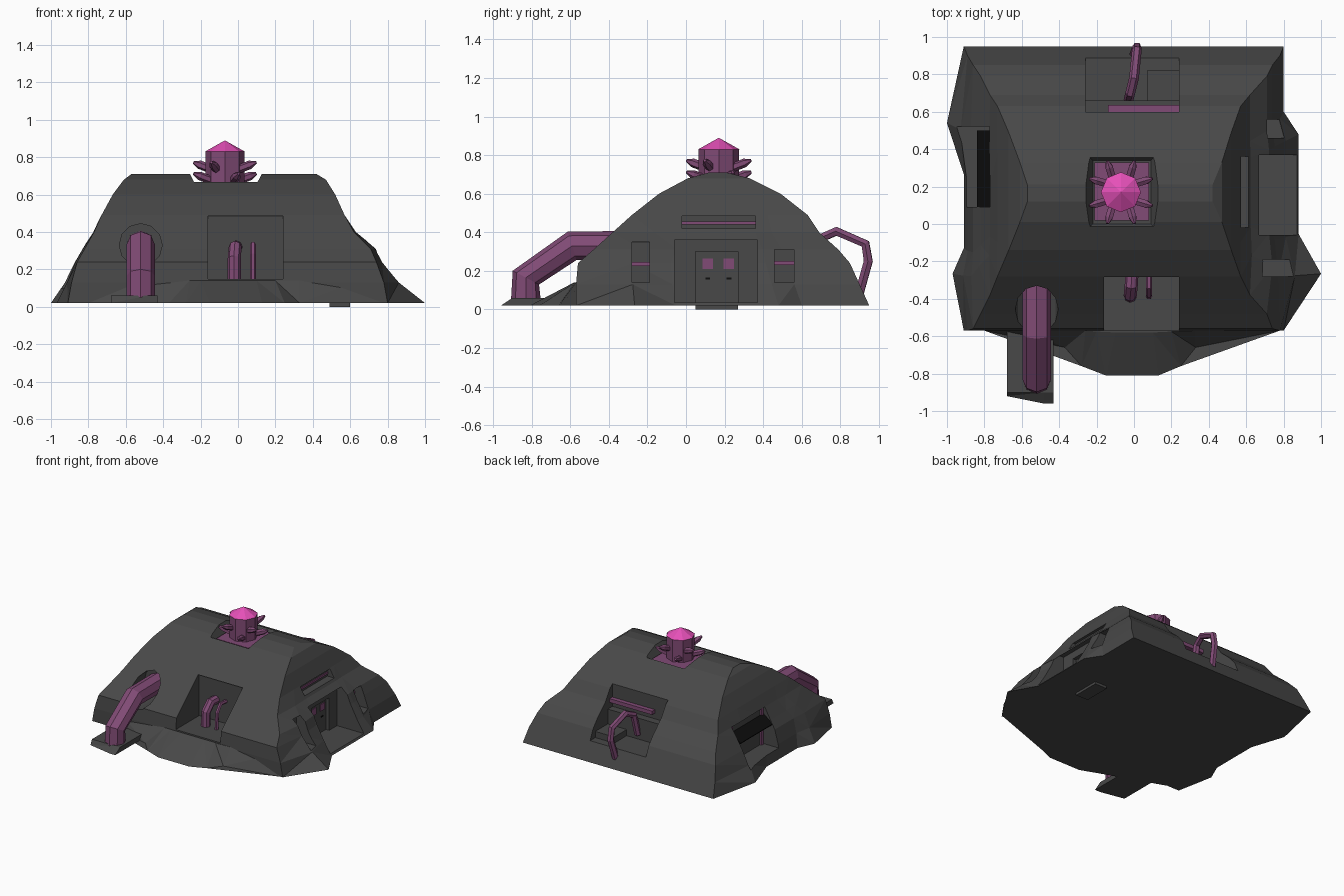
import bpy, bmesh, math
from mathutils import Vector, Matrix

if "Cube" in bpy.data.objects:
    bpy.data.objects.remove(bpy.data.objects["Cube"])


def material(name, rgb):
    m = bpy.data.materials.new(name)
    m.diffuse_color = (*rgb, 1)
    m.use_nodes = True
    m.node_tree.nodes["Principled BSDF"].inputs["Base Color"].default_value = m.diffuse_color
    return m


ROCK = material("dark grey", (0.065, 0.065, 0.065))
PURPLE = material("dull purple", (0.22, 0.07, 0.18))
PINK = material("bright pink", (0.78, 0.08, 0.48))
BLACK = material("black", (0.004, 0.004, 0.004))


def finish(name, bm, mat):
    bmesh.ops.recalc_face_normals(bm, faces=bm.faces)
    me = bpy.data.meshes.new(name)
    bm.to_mesh(me)
    bm.free()
    ob = bpy.data.objects.new(name, me)
    bpy.context.collection.objects.link(ob)
    if mat:
        me.materials.append(mat)
    return ob


def loft(name, rings, mat):
    bm = bmesh.new()
    rows = [[bm.verts.new(p) for p in r] for r in rings]
    n = len(rows[0])
    for a, b in zip(rows, rows[1:]):
        for i in range(n):
            j = (i + 1) % n
            bm.faces.new((a[i], a[j], b[j], b[i]))
    bm.faces.new(rows[0][::-1])
    bm.faces.new(rows[-1])
    bmesh.ops.triangulate(bm, faces=bm.faces)
    return finish(name, bm, mat)


def box(name, x, y, z, mat=None, tilt=0):
    bm = bmesh.new()
    size = Vector((x[1] - x[0], y[1] - y[0], z[1] - z[0]))
    mid = Vector((sum(x) / 2, sum(y) / 2, sum(z) / 2))
    bmesh.ops.create_cube(bm, size=1, matrix=Matrix.Translation(mid)
                          @ Matrix.Rotation(tilt, 4, 'Y') @ Matrix.Diagonal((*size, 1)))
    return finish(name, bm, mat)


def cone(name, start, end, r1, r2, sides, mat=None):
    bm = bmesh.new()
    a, b = Vector(start), Vector(end)
    d = b - a
    rot = d.to_track_quat('Z', 'Y').to_matrix().to_4x4()
    bmesh.ops.create_cone(bm, cap_ends=True, segments=sides, radius1=r1, radius2=r2,
                          depth=d.length, matrix=Matrix.Translation((a + b) / 2) @ rot)
    return finish(name, bm, mat)


def tube(name, points, r, mat, res=2):
    cu = bpy.data.curves.new(name, 'CURVE')
    cu.dimensions = '3D'
    cu.bevel_depth, cu.bevel_resolution, cu.use_fill_caps = r, res, True
    sp = cu.splines.new('POLY')
    sp.points.add(len(points) - 1)
    for p, co in zip(sp.points, points):
        p.co = (*co, 1)
    sp.use_smooth = False
    ob = bpy.data.objects.new(name, cu)
    bpy.context.collection.objects.link(ob)
    cu.materials.append(mat)
    return ob


def cut(target, cutter):
    m = target.modifiers.new("cut", 'BOOLEAN')
    m.operation, m.solver, m.object = 'DIFFERENCE', 'EXACT', cutter
    bpy.context.view_layer.objects.active = target
    bpy.ops.object.modifier_apply(modifier=m.name)
    bpy.data.objects.remove(cutter)


# Rocky mound: z, front y, back y, left x, right x, foot flare
levels = [(.02, -.57, .95, -.91, .80, 1), (.13, -.57, .90, -.89, .78, .4),
          (.24, -.56, .85, -.86, .74, .15), (.31, -.48, .79, -.82, .71, .15),
          (.40, -.38, .69, -.77, .62, .05), (.49, -.28, .63, -.73, .57, 0),
          (.60, -.14, .49, -.67, .52, 0), (.68, .01, .33, -.61, .47, 0),
          (.71, .12, .21, -.57, .42, 0)]
right_side = [(0, 0), (.2, .2), (.34, .08), (.69, .08), (.77, 0), (1, 0)]
left_side = [(1, 0), (.73, -.09), (.55, 0), (.29, 0), (.2, -.06), (0, 0)]
rings = []
for z, yf, yb, xl, xr, flare in levels:
    ring = [(xr + d * flare, yf + (yb - yf) * t, z) for t, d in right_side]
    ring += [(xr + (xl - xr) * k, yb, z) for k in (.33, .67)]
    ring += [(xl + d * flare, yf + (yb - yf) * t, z) for t, d in left_side]
    ring += [(xl + (xr - xl) * k, yf, z) for k in (.33, .67)]
    rings.append(ring)
mound = loft("mound", rings, ROCK)

# Recesses: front bay, pipe hole, top pit, back bay, right niches, left bay
pit = loft("pit", [[(x, y, z) for x, y in ((-.22 - e, .0 - e), (.09 + e, .0 - e),
                                           (.09 + e, .34 + e), (-.22 - e, .34 + e))]
                   for z, e in ((.64, 0), (.80, .085))], None)
for c in (box("c", (-.16, .24), (-1.2, -.27), (.15, .487)),
          cone("c", (-.52, -.29, .33), (-.52, -1, .33), .115, .115, 12),
          pit,
          box("c", (-.26, .24), (.60, 1.2), (.16, .9)),
          box("c", (.63, 1.3), (-.06, .37), (.035, .36)),
          box("c", (.57, 1.2), (.05, .27), (.035, .30)),
          box("c", (.66, 1.3), (-.28, -.19), (.14, .35)),
          box("c", (.65, 1.3), (.46, .56), (.14, .31)),
          box("c", (.55, 1.3), (-.02, .36), (.42, .485)),
          box("c", (-1.4, -.75), (.09, .52), (.10, .40))):
    cut(mound, c)

# Front apron and pipe footing
base = [(.8, -.5), (.78, -.57), (.33, -.66), (.25, -.76), (.13, -.81), (-.15, -.81),
        (-.28, -.76), (-.37, -.66), (-.8, -.57), (-.8, -.5)]
top = [(.7, -.45), (.65, -.53), (.33, -.57), (.2, -.575), (.1, -.58), (-.1, -.58),
       (-.2, -.575), (-.26, -.57), (-.7, -.53), (-.7, -.45)]
loft("front_apron", [[(x, y, .02) for x, y in base], [(x, y, .14) for x, y in top]], ROCK)
foot = [(-.68, -.92), (-.48, -.96), (-.43, -.96), (-.43, -.55), (-.68, -.55)]
loft("pipe_footing", [[(x, y, .02) for x, y in foot],
                      [(x, max(y, -.90), .06) for x, y in foot]], ROCK)

# Pipes
tube("big_front_pipe", [(-.52, -.28, .33), (-.52, -.59, .33), (-.52, -.83, .165),
                        (-.52, -.83, .05)], .077, PURPLE)
tube("bay_pipe", [(-.01, -.25, .32), (-.015, -.33, .32), (-.02, -.38, .26),
                  (-.02, -.385, .14)], .035, PURPLE)
tube("thin_bay_pipe", [(.08, -.25, .33), (.08, -.34, .335), (.08, -.38, .28),
                       (.08, -.39, .14)], .015, PURPLE, 1)
tube("back_pipe", [(-.03, .66, .2), (-.02, .70, .37), (0, .78, .405), (.015, .93, .34),
                   (.015, .945, .25), (0, .90, .09)], .026, PURPLE, 1)

# Back bay fittings
box("back_bar", (-.14, .24), (.60, .635), (.375, .405), PURPLE)
box("back_ledge", (-.26, .24), (.59, .66), (.15, .33), ROCK)
box("back_step", (.07, .24), (.66, .82), (.15, .21), ROCK)

# Right door, windows and light strips
box("door", (.49, .60), (.05, .27), (0, .30), ROCK)
for y in (.085, .195):
    box("door_window", (.598, .606), (y, y + .055), (.21, .265), PURPLE)
    box("door_slot", (.598, .603), (y + .015, y + .04), (.155, .165), BLACK)
box("niche_strip_front", (.65, .668), (-.28, -.19), (.225, .245), PURPLE)
box("niche_strip_back", (.64, .658), (.46, .56), (.23, .25), PURPLE)
box("long_strip", (.54, .558), (-.02, .36), (.44, .457), PURPLE)

# Left awning and posts
box("left_awning", (-.845, -.74), (.09, .50), (.295, .315), BLACK, -math.radians(38))
for y in (.11, .50):
    box("left_post", (-.765, -.745), (y - .012, y + .012), (.10, .40), PURPLE)

# Chimney with plate, cap and side spikes
cx, cy = -.07, .17
box("chimney_plate", (-.21, .08), (.02, .33), (.63, .65), PURPLE)
cone("chimney_body", (cx, cy, .63), (cx, cy, .83), .105, .105, 8, PURPLE)
cone("chimney_cap", (cx, cy, .83), (cx, cy, .89), .107, 0, 8, PINK)
for k in range(4):
    rot = Matrix.Rotation(k * math.pi / 2, 3, 'Z')
    for side, z in ((-.055, .735), (.055, .675)):
        a = rot @ Vector((side * .8, -.07, 0)) + Vector((cx, cy, z))
        b = rot @ Vector((side * 1.15, -.135, 0)) + Vector((cx, cy, z + .025))
        c = b + (b - a) * .5
        cone("spike_stem", a, b, .023, .023, 6, PURPLE)
        cone("spike_tip", b, c, .023, .008, 6, PURPLE)
